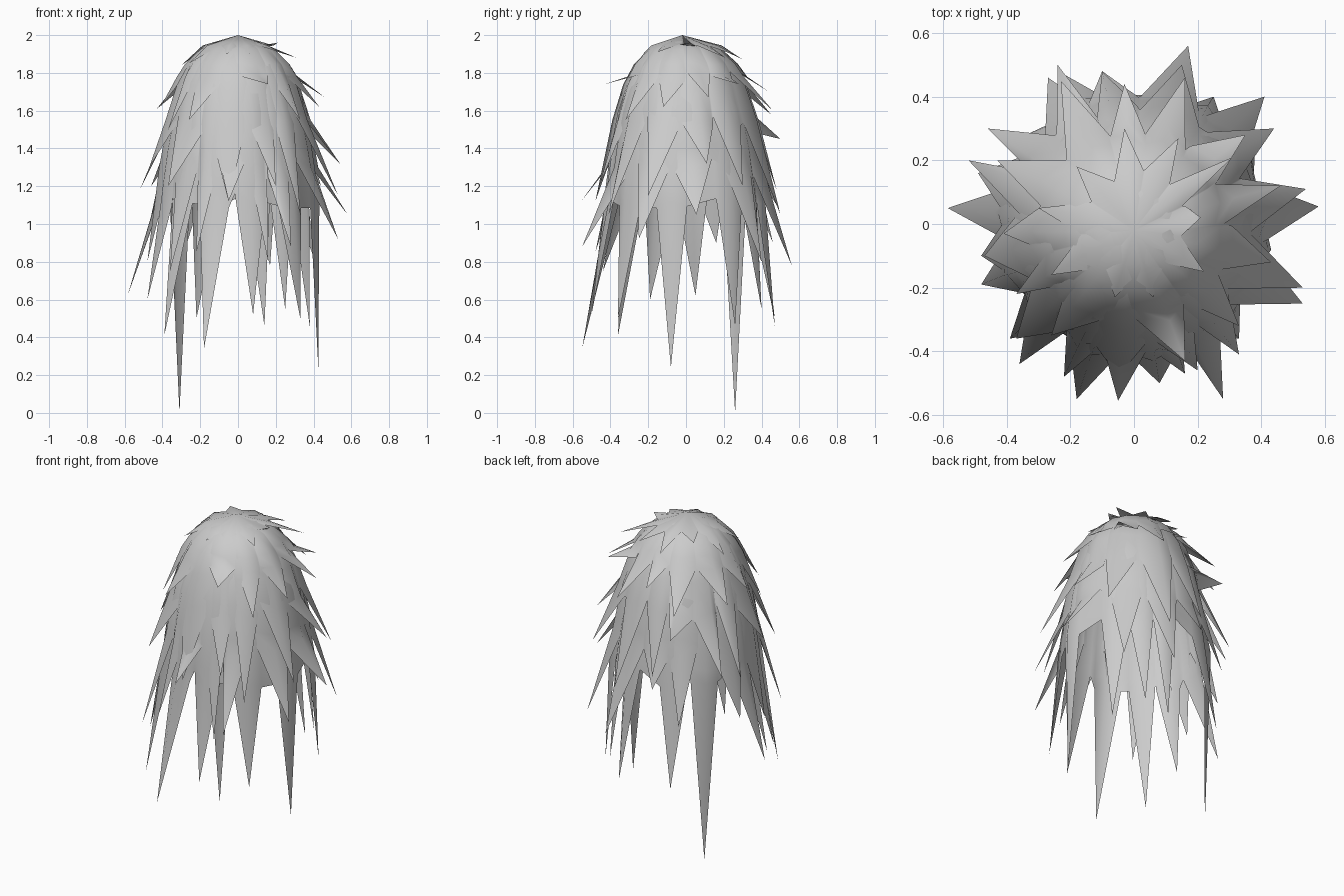
import bpy, bmesh, math, random

if "Cube" in bpy.data.objects:
    bpy.data.objects.remove(bpy.data.objects["Cube"])
random.seed(4)

# outer dome profile (height, radius)
PROFILE = [(2.0, 0.0), (1.97, .12), (1.93, .2), (1.85, .275), (1.74, .33),
           (1.6, .375), (1.4, .412), (1.2, .437), (1.0, .45)]


def dome_radius(z):
    for (z0, r0), (z1, r1) in zip(PROFILE, PROFILE[1:]):
        if z >= z1:
            return r0 + (r1 - r0) * (z0 - z) / (z0 - z1)
    return PROFILE[-1][1]


def shaggy_layer(name, depth, root_z, jitter, half, tips):
    """Open dome whose lower edge is drawn out into pointed locks."""
    bm = bmesh.new()
    apex_z = 2.0 - .008 * depth
    apex = bm.verts.new((0, -.02, apex_z))
    levels = [p[0] for p in PROFILE[1:] if p[0] > root_z + .05]
    tips = sorted(tips, key=lambda t: math.atan2(t[1], t[0]))
    angles = [math.atan2(t[1], t[0]) for t in tips]
    n = len(tips)

    def column(a, bottom, bulge):
        col = []
        zs = levels + [root_z]
        for i, z in enumerate(zs):
            f = (i + 1) / len(zs)
            zz = z + (bottom - root_z) * f ** 3
            r = dome_radius(zz) - .006 * depth + bulge * f * f
            y = r * math.sin(a) - .02 * (1 - f)
            col.append(bm.verts.new((r * math.cos(a), y, zz - .008 * depth * (1 - f))))
        return col

    columns, locks = [], []
    for i, a in enumerate(angles):
        before = (a - angles[i - 1]) % math.tau
        after = (angles[(i + 1) % n] - a) % math.tau
        left = column(a - min(before * .48, half), root_z + random.uniform(-jitter, jitter), -.008)
        ridge = column(a, root_z, .02)
        right = column(a + min(after * .48, half), root_z + random.uniform(-jitter, jitter), -.008)
        columns += [left, ridge, right]
        locks.append((left[-1], ridge[-1], right[-1], bm.verts.new(tips[i])))
    # dome skin
    for i, c in enumerate(columns):
        d = columns[(i + 1) % len(columns)]
        bm.faces.new((apex, c[0], d[0]))
        for j in range(len(c) - 1):
            bm.faces.new((c[j], c[j + 1], d[j + 1], d[j]))
    # pointed locks
    for l, m, r, t in locks:
        bm.faces.new((l, t, m))
        bm.faces.new((m, t, r))
    for f in bm.faces:
        f.smooth = True
    mesh = bpy.data.meshes.new(name)
    bm.to_mesh(mesh)
    bm.free()
    bpy.context.collection.objects.link(bpy.data.objects.new(name, mesh))


# crown layer
shaggy_layer("crown_locks", 0, 1.945, .008, .4, [
    (.21, .02, 1.96), (.31, .21, 1.88), (.14, .27, 1.89), (-.03, .3, 1.87),
    (-.18, .18, 1.93), (-.3, .05, 1.84), (-.26, -.16, 1.85),
    (-.06, -.23, 1.9), (.06, -.23, 1.9), (.22, -.15, 1.91)])

# upper layer
shaggy_layer("upper_locks", 1, 1.78, .03, .36, [
    (.46, .12, 1.67), (.35, .28, 1.74), (.16, .46, 1.6),
    (-.03, .44, 1.7), (-.23, .45, 1.58), (-.43, .2, 1.61),
    (-.41, -.03, 1.62), (-.37, -.22, 1.5), (-.26, -.35, 1.55),
    (.16, -.43, 1.74), (.33, -.32, 1.55), (.43, -.12, 1.62)])

# middle layer
shaggy_layer("middle_locks", 2, 1.55, .06, .3, [
    (.54, .11, 1.32), (.44, .3, 1.2), (.15, .5, 1.05), (-.1, .48, 1.18),
    (-.24, .5, 1.45), (-.46, .3, 1.2), (-.52, .2, 1.18), (-.47, -.1, 1.3),
    (-.37, -.36, 1.2), (-.05, -.48, 1.12), (.2, -.46, 1.2), (.33, -.41, 1.05),
    (.53, -.2, 1.15)])

# lower layer
shaggy_layer("lower_locks", 3, 1.3, .05, .26, [
    (.58, .055, 1.05), (.41, .4, .8), (.17, .56, .78), (-.1, .48, 1.1),
    (-.27, .46, .9), (-.49, .16, .9), (-.48, -.1, .8), (-.36, -.44, .75),
    (-.22, -.48, .85), (-.05, -.555, 1.12), (.16, -.47, .8), (.28, -.55, .88),
    (.53, -.25, .92)])

# longest fringe
shaggy_layer("fringe_locks", 4, 1.12, .04, .2, [
    (.425, -.08, .24), (.38, .26, .46), (.25, .4, .55), (.14, .47, .46),
    (-.22, .47, .5), (-.31, .26, 0), (-.585, .05, .62), (-.48, -.19, .6),
    (-.39, -.36, .41), (-.18, -.55, .34), (.08, -.5, .52), (.33, -.36, .5)])
